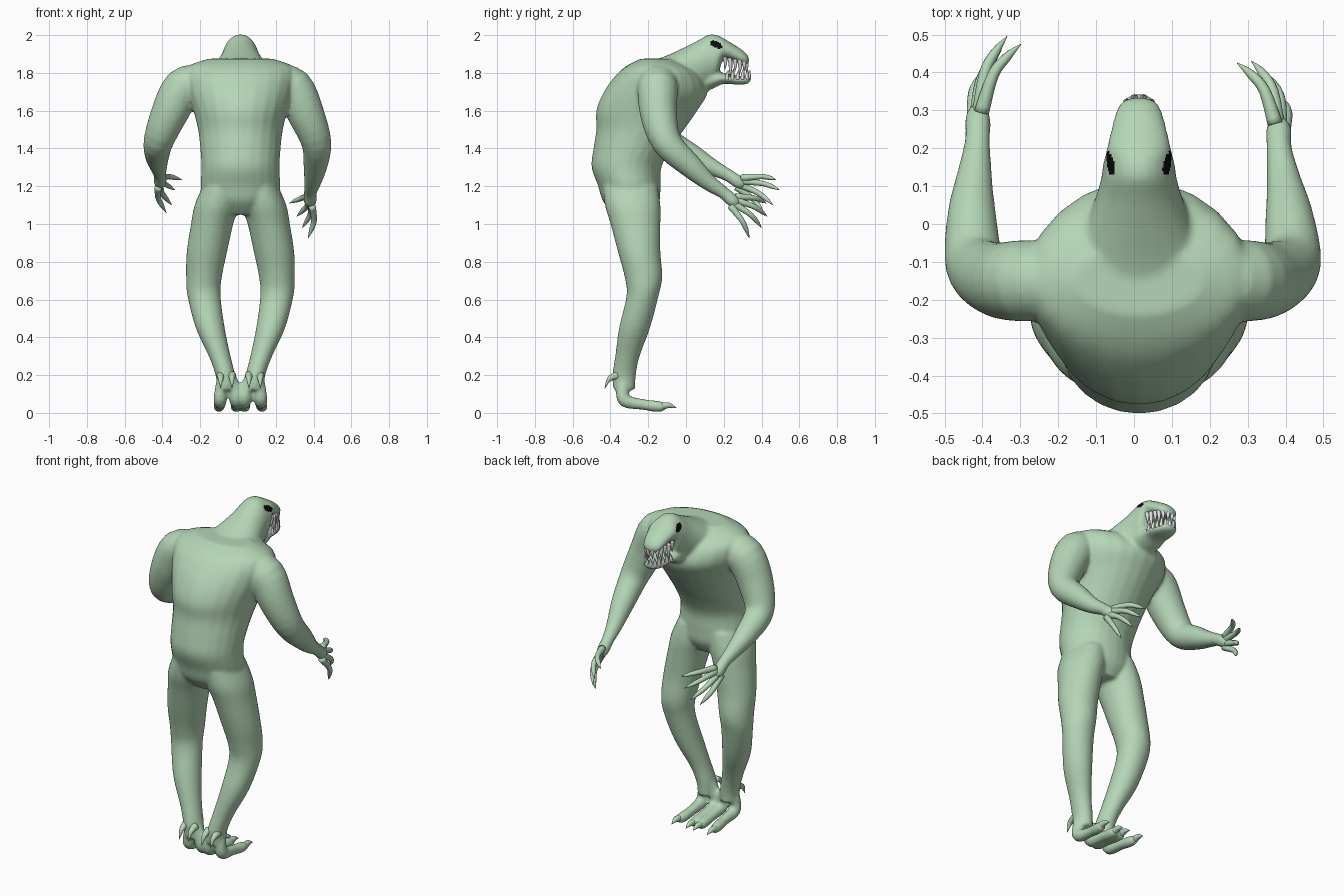
import bpy, bmesh, math
from mathutils import Vector

if "Cube" in bpy.data.objects:
    bpy.data.objects.remove(bpy.data.objects["Cube"])

CX = 0.013  # the body sits slightly right of centre


def material(name, rgb):
    m = bpy.data.materials.new(name)
    m.diffuse_color = (*rgb, 1)
    m.use_nodes = True
    m.node_tree.nodes["Principled BSDF"].inputs["Base Color"].default_value = m.diffuse_color
    return m


SKIN = material("pale green skin", (0.46, 0.67, 0.47))
BLACK = material("black eye", (0.003, 0.003, 0.003))
IVORY = material("tooth white", (0.75, 0.75, 0.75))


def spline(rows, n=4):
    """Catmull-Rom interpolation through rows of numbers."""
    out = []
    for i in range(len(rows) - 1):
        a, b, c, d = rows[max(i - 1, 0)], rows[i], rows[i + 1], rows[min(i + 2, len(rows) - 1)]
        for k in range(n):
            t = k / n
            out.append([0.5 * (2 * q + (r - p) * t + (2 * p - 5 * q + 4 * r - s) * t * t
                               + (3 * q - p - 3 * r + s) * t ** 3) for p, q, r, s in zip(a, b, c, d)])
    return out + [list(rows[-1])]


def loft(bm, sections, sides=24):
    """Skin a list of (centre, u axis, v axis) ellipses and cap both ends."""
    rings = []
    for c, u, v in sections:
        rings.append([bm.verts.new(c + u * math.cos(2 * math.pi * k / sides) + v * math.sin(2 * math.pi * k / sides))
                      for k in range(sides)])
    for r, s in zip(rings, rings[1:]):
        for k in range(sides):
            j = (k + 1) % sides
            bm.faces.new((r[k], r[j], s[j], s[k]))
    bm.faces.new(rings[0][::-1])
    bm.faces.new(rings[-1])


def column(bm, rows):
    """Rows (z, x centre, x radius, y back, y front): level sections."""
    loft(bm, [(Vector((x, (a + b) / 2, z)), Vector((rx, 0, 0)), Vector((0, (b - a) / 2, 0)))
              for z, x, rx, a, b in spline(rows)])


def muzzle(bm, rows):
    """Rows (y, z bottom, z top, x radius): sections facing along y."""
    loft(bm, [(Vector((CX, y, (a + b) / 2)), Vector((rx, 0, 0)), Vector((0, 0, (b - a) / 2)))
              for y, a, b, rx in spline(rows)])


def tube(bm, rows, sides=16):
    """Rows (x, y, z, radius): round sections across a path."""
    pts = spline(rows)
    sec = []
    for i, p in enumerate(pts):
        t = (Vector(pts[min(i + 1, len(pts) - 1)][:3]) - Vector(pts[max(i - 1, 0)][:3])).normalized()
        v = t.cross(Vector((1, 0, 0))).normalized()
        r = max(p[3], 0.001)
        sec.append((Vector(p[:3]), v.cross(t) * r, v * r))
    loft(bm, sec, sides)


def finish(bm, name, mats):
    bmesh.ops.recalc_face_normals(bm, faces=bm.faces[:])
    me = bpy.data.meshes.new(name)
    bm.to_mesh(me)
    bm.free()
    for m in mats:
        me.materials.append(m)
    ob = bpy.data.objects.new(name, me)
    bpy.context.collection.objects.link(ob)
    me.polygons.foreach_set("use_smooth", [True] * len(me.polygons))
    return ob


# torso
bm = bmesh.new()
column(bm, [(1.05, CX, .10, -.38, -.18), (1.12, CX, .19, -.44, -.14), (1.2, CX, .21, -.465, -.135),
            (1.3, CX, .207, -.50, -.13), (1.4, CX, .213, -.49, -.08), (1.5, CX, .225, -.475, -.01),
            (1.6, CX, .25, -.475, .06), (1.7, CX, .285, -.435, .115), (1.79, CX, .30, -.37, .08),
            (1.84, CX, .27, -.31, .01), (1.875, CX, .17, -.24, -.06)])

# neck, skull and upper jaw
muzzle(bm, [(-.25, 1.66, 1.84, .2), (-.12, 1.62, 1.885, .19), (-.02, 1.64, 1.93, .15), (.06, 1.67, 1.97, .118),
            (.12, 1.72, 2.003, .1), (.165, 1.77, 2.0, .094), (.195, 1.865, 1.985, .086),
            (.25, 1.862, 1.953, .074), (.30, 1.838, 1.92, .06), (.325, 1.842, 1.895, .042), (.333, 1.855, 1.88, .02)])
# lower jaw
muzzle(bm, [(.08, 1.69, 1.82, .08), (.15, 1.72, 1.81, .084), (.2, 1.742, 1.80, .076), (.28, 1.737, 1.785, .062),
            (.325, 1.742, 1.785, .045), (.342, 1.755, 1.78, .022)])

# legs with feet and heel spurs
for s in (-1, 1):
    column(bm, [(z, CX + s * x, rx, a, b) for z, x, rx, a, b in [
        (1.2, .10, .10, -.44, -.15), (1.1, .125, .118, -.43, -.135), (1.0, .15, .112, -.40, -.135),
        (.85, .178, .107, -.36, -.135), (.72, .193, .095, -.325, -.125), (.62, .193, .088, -.315, -.145),
        (.45, .16, .077, -.355, -.19), (.3, .11, .058, -.375, -.245), (.2, .08, .052, -.39, -.265),
        (.12, .075, .048, -.385, -.27)]])
    for x in (.022, .108):
        tube(bm, [(CX + s * .075, -.325, .22, .04), (CX + s * (x * .8 + .015), -.335, .13, .034),
                  (CX + s * x, -.325, .065, .035), (CX + s * x, -.23, .045, .029),
                  (CX + s * x * 1.05, -.15, .034, .03), (CX + s * x * 1.1, -.11, .034, .022)])

# arms and palms
ARMS = {
    -1: [(-.2, -.15, 1.74, .10), (-.29, -.15, 1.72, .108), (-.365, -.145, 1.58, .098), (-.42, -.10, 1.44, .08),
         (-.428, .03, 1.36, .064), (-.42, .14, 1.30, .045), (-.413, .22, 1.26, .034), (-.412, .28, 1.22, .034),
         (-.41, .31, 1.20, .02)],
    1: [(.2, -.15, 1.74, .10), (.29, -.15, 1.72, .108), (.36, -.145, 1.58, .098), (.415, -.10, 1.43, .08),
        (.41, .02, 1.31, .064), (.395, .12, 1.22, .045), (.383, .20, 1.165, .034), (.382, .25, 1.12, .034),
        (.38, .275, 1.10, .02)]}
for path in ARMS.values():
    tube(bm, path, 20)

# fuse the body into one smooth skin
body = finish(bm, "body", [SKIN, BLACK])
bpy.context.view_layer.objects.active = body
body.select_set(True)
rm = body.modifiers.new("fuse", 'REMESH')
rm.mode = 'VOXEL'
rm.voxel_size = 0.009
rm.use_smooth_shade = True
sm = body.modifiers.new("soften", 'SMOOTH')
sm.factor = 0.5
sm.iterations = 10
for name in ("fuse", "soften"):
    bpy.ops.object.modifier_apply(modifier=name)

# eyes: oval patches on the sides of the head
for p in body.data.polygons:
    c = p.center
    dy, dz = c.y - .16, c.z - 1.95 + (c.y - .16) * .35
    p.material_index = int((dy / .03) ** 2 + (dz / .018) ** 2 < 1)
    p.use_smooth = True

# fingers, curved and ending in claws
TIPS = {-1: [(-.298, .475, 1.235), (-.335, .495, 1.18), (-.35, .46, 1.10), (-.38, .41, 1.06)],
        1: [(.272, .425, 1.11), (.31, .43, 1.04), (.34, .40, .98), (.37, .335, .925)]}
bm = bmesh.new()
for s, tips in TIPS.items():
    palm = Vector(ARMS[s][-2][:3])
    for i, tip in enumerate(tips):
        tip = Vector(tip)
        spread = (i - 1.5) * .016
        base = palm + Vector((s * spread * .4, -spread * .6, -spread))
        mid = base.lerp(tip, .5) + Vector((s * .022, .008, .012))
        far = base.lerp(tip, .78) + Vector((s * .014, .006, .008))
        tube(bm, [(*base, .02), (*mid, .015), (*far, .012), (*tip, .001)], 10)
finish(bm, "fingers", [SKIN])

# toe claws and heel spurs
bm = bmesh.new()
for s in (-1, 1):
    for x in (.024, .119):
        tube(bm, [(CX + s * x, -.125, .036, .02), (CX + s * x, -.09, .04, .015), (CX + s * x, -.05, .026, .001)], 10)
    for x in (.045, .105):
        tube(bm, [(CX + s * x, -.36, .2, .022), (CX + s * x, -.405, .18, .014), (CX + s * x, -.43, .13, .001)], 10)
finish(bm, "toe_claws", [SKIN])

# teeth along both jaws
bm = bmesh.new()
UPPER = [(.066, .205, .05), (.062, .232, .085), (.055, .258, .05), (.049, .283, .06), (.038, .305, .045), (.014, .318, .04)]
LOWER = [(.064, .215, .04), (.058, .245, .05), (.052, .272, .045), (.044, .298, .055), (.032, .32, .045), (.012, .332, .04)]
for s in (-1, 1):
    for x, y, h in UPPER:
        z = 1.885 - (y - .2) * .2
        tube(bm, [(CX + s * x, y, z, .012), (CX + s * x, y + .004, z - h * .6, .009), (CX + s * x * .97, y, z - h - .02, .001)], 8)
    for x, y, h in LOWER:
        tube(bm, [(CX + s * x, y, 1.765, .011), (CX + s * x, y + .003, 1.77 + h * .5, .008), (CX + s * x, y + .008, 1.775 + h, .001)], 8)
finish(bm, "teeth", [IVORY])
